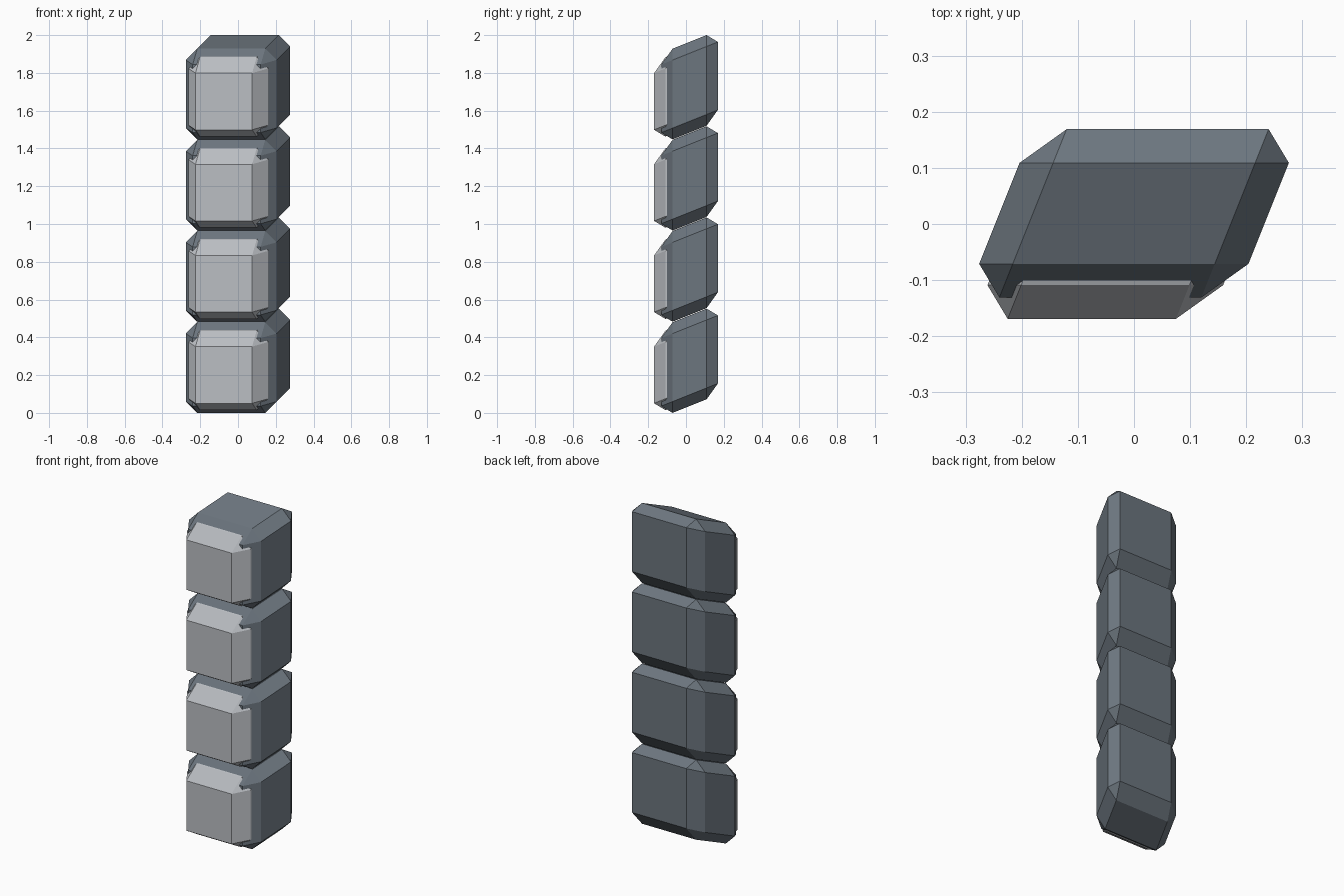
import bpy, bmesh
from mathutils import Matrix

if "Cube" in bpy.data.objects:
    bpy.data.objects.remove(bpy.data.objects["Cube"])

SHEAR = 0.4        # sideways and upward drift per unit of depth
MID_Y = 0.019      # depth at which the blocks are centred
PITCH = 0.4827     # vertical spacing of the stacked blocks
BASE_Z = 0.276


def material(name, rgb):
    mat = bpy.data.materials.new(name)
    mat.diffuse_color = (*rgb, 1)
    mat.use_nodes = True
    mat.node_tree.nodes["Principled BSDF"].inputs["Base Color"].default_value = mat.diffuse_color
    return mat


def sheared_block(name, half, y0, y1, z, mat):
    """Chamfered box, slanted in x and z along its depth."""
    bm = bmesh.new()
    bmesh.ops.create_cube(bm, size=1)
    bm.transform(Matrix.Translation((0, (y0 + y1) / 2, 0))
                 @ Matrix.Diagonal((2 * half, y1 - y0, 2 * half, 1)))
    bmesh.ops.bevel(bm, geom=bm.edges[:], offset=0.06, segments=1,
                    affect='EDGES', profile=0.5)
    for v in bm.verts:
        drift = SHEAR * (v.co.y - MID_Y)
        v.co.x += drift
        v.co.z += drift
    bmesh.ops.recalc_face_normals(bm, faces=bm.faces[:])
    mesh = bpy.data.meshes.new(name)
    bm.to_mesh(mesh)
    bm.free()
    mesh.materials.append(mat)
    obj = bpy.data.objects.new(name, mesh)
    obj.location.z = z
    bpy.context.collection.objects.link(obj)


dark = material("dark_slate", (0.15, 0.18, 0.21))
light = material("light_grey", (0.5, 0.52, 0.55))

for i in range(4):
    z = BASE_Z + PITCH * i
    # Dark outer shell
    sheared_block(f"shell_{i + 1}", 0.24, -0.131, 0.169, z, dark)
    # Lighter core that pokes out of the front (back kept just inside the shell)
    sheared_block(f"core_{i + 1}", 0.21, -0.169, 0.1685, z, light)
